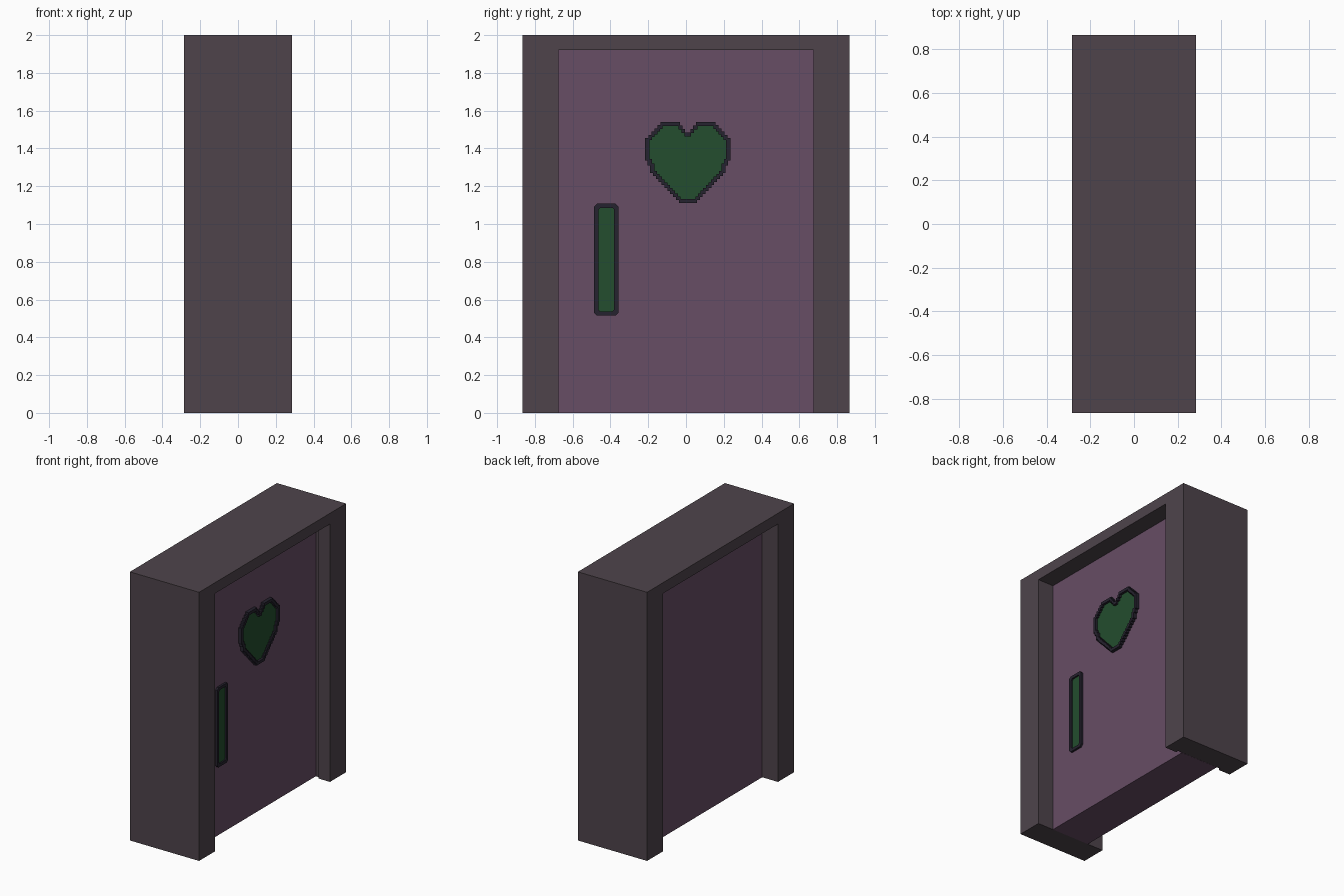
import bpy, bmesh
from mathutils import Vector

if "Cube" in bpy.data.objects:
    bpy.data.objects.remove(bpy.data.objects["Cube"])


def material(name, rgb):
    lin = [(c / 255 / 12.92) if c / 255 <= 0.04045 else ((c / 255 + 0.055) / 1.055) ** 2.4 for c in rgb]
    m = bpy.data.materials.new(name)
    m.diffuse_color = (*lin, 1)
    m.use_nodes = True
    m.node_tree.nodes["Principled BSDF"].inputs["Base Color"].default_value = m.diffuse_color
    return m


GREY = material("frame grey", (78, 68, 75))
PURPLE = material("door purple", (103, 77, 101))
GREEN = material("inlay green", (35, 77, 46))
DARK = material("trim dark", (37, 34, 46))


def finish(name, bm, mat):
    bmesh.ops.recalc_face_normals(bm, faces=bm.faces)
    me = bpy.data.meshes.new(name)
    bm.to_mesh(me)
    bm.free()
    ob = bpy.data.objects.new(name, me)
    bpy.context.collection.objects.link(ob)
    me.materials.append(mat)
    return ob


def prism(name, outline, x0, x1, mat):
    """Extrude a (y, z) outline along x."""
    bm = bmesh.new()
    f = bm.faces.new([bm.verts.new((x0, y, z)) for y, z in outline])
    ext = bmesh.ops.extrude_face_region(bm, geom=[f])
    bmesh.ops.translate(bm, vec=Vector((x1 - x0, 0, 0)),
                        verts=[v for v in ext["geom"] if isinstance(v, bmesh.types.BMVert)])
    return finish(name, bm, mat)


def rect(y0, y1, z0, z1):
    return [(y0, z0), (y1, z0), (y1, z1), (y0, z1)]


def trim_ring(name, outer, inner, x0, x1, mat):
    """Raised rim between two outlines with equal point counts."""
    bm = bmesh.new()
    loops = [[bm.verts.new((x, y, z)) for y, z in pts]
             for x, pts in ((x0, outer), (x1, outer), (x1, inner), (x0, inner))]
    n = len(outer)
    for k in range(4):
        a, b = loops[k], loops[(k + 1) % 4]
        for i in range(n):
            j = (i + 1) % n
            bm.faces.new((a[i], a[j], b[j], b[i]))
    return finish(name, bm, mat)


# Frame: upside-down U with a slot in one jamb for the sliding door
frame = prism("door_frame", [(-.865, 0), (-.675, 0), (-.675, 1.92), (.675, 1.92),
                             (.675, 0), (.865, 0), (.865, 2), (-.865, 2)], -.285, .285, GREY)
cutter = prism("slot_cutter", rect(.6, .695, -.1, 1.919), -.19, .19, GREY)
cutter.hide_render = True
mod = frame.modifiers.new("slot", "BOOLEAN")
mod.operation = "DIFFERENCE"
mod.solver = "EXACT"
mod.object = cutter
bpy.context.view_layer.objects.active = frame
bpy.ops.object.modifier_apply(modifier=mod.name)
bpy.data.objects.remove(cutter)

# Door panel
FACE = .155
prism("door_panel", rect(-.675, .694, 0, 1.92), -FACE, FACE, PURPLE)


# Heart window: stepped outline, mirrored about its centre line
def stepped(a, b, n, across_first):
    pts = []
    for i in range(n):
        p = [a[k] + (b[k] - a[k]) * i / n for k in (0, 1)]
        q = [a[k] + (b[k] - a[k]) * (i + 1) / n for k in (0, 1)]
        pts += [tuple(p), (q[0], p[1]) if across_first else (p[0], q[1])]
    return pts


def heart(notch, top_in, top_out, side_hi, side_lo, hip, tip):
    half = stepped(notch, top_in, 3, True)
    half += stepped(top_in, top_in, 1, True)[:1]
    half += stepped(top_out, side_hi, 5, False)
    half += [side_hi]
    half += stepped(side_lo, hip, 2, True)
    half += stepped(hip, tip, 11, False)
    half += [tip]
    cy = .01
    right = [(cy + y, z) for y, z in half]
    left = [(cy - y, z) for y, z in reversed(half[1:])]
    return right + left


outer = heart((0, 1.485), (.042, 1.54), (.145, 1.54), (.226, 1.455), (.226, 1.335), (.2, 1.285), (.033, 1.11))
inner = heart((0, 1.462), (.05, 1.518), (.135, 1.518), (.203, 1.445), (.203, 1.345), (.178, 1.295), (.026, 1.132))
trim_ring("heart_trim", outer, inner, FACE - .005, FACE + .025, DARK)
prism("heart_inlay", inner, FACE - .005, FACE + .008, GREEN)


# Pull handle: chamfered rim with a green plate
def chamfered(y0, y1, z0, z1, c):
    return [(y0 + c, z0), (y1 - c, z0), (y1, z0 + c), (y1, z1 - c),
            (y1 - c, z1), (y0 + c, z1), (y0, z1 - c), (y0, z0 + c)]


outer = chamfered(-.486, -.358, .515, 1.108, .015)
inner = chamfered(-.464, -.38, .537, 1.086, .01)
trim_ring("handle_trim", outer, inner, FACE - .005, FACE + .015, DARK)
prism("handle_inlay", inner, FACE - .005, FACE + .004, GREEN)
